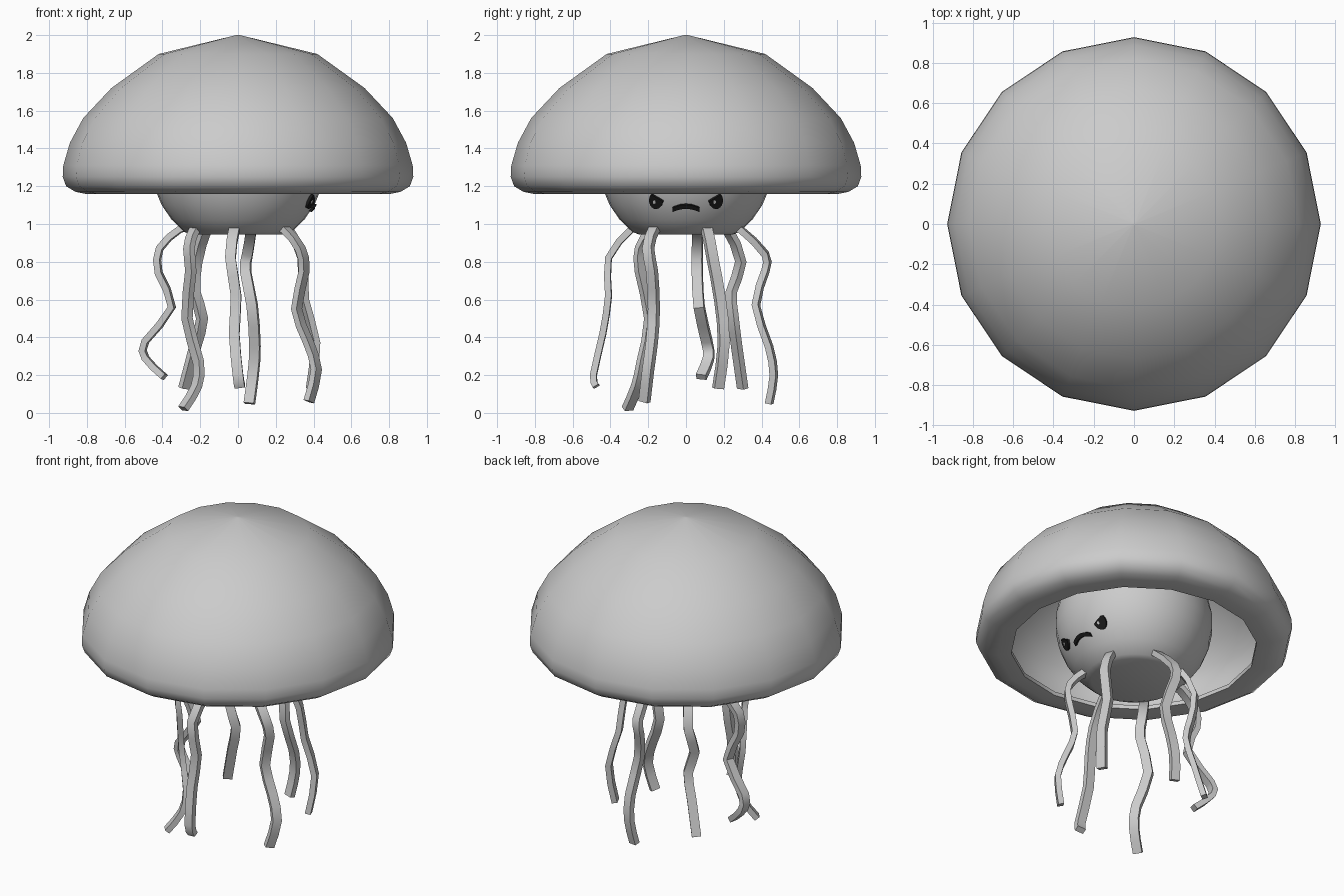
import bpy, bmesh, math
from mathutils import Vector

if "Cube" in bpy.data.objects:
    bpy.data.objects.remove(bpy.data.objects["Cube"])

HEAD_R, HEAD_Z = 0.46, 1.32


def finish(name, bm, mat=None, angle=None):
    bmesh.ops.recalc_face_normals(bm, faces=bm.faces)
    me = bpy.data.meshes.new(name)
    bm.to_mesh(me)
    bm.free()
    ob = bpy.data.objects.new(name, me)
    bpy.context.collection.objects.link(ob)
    if mat:
        me.materials.append(mat)
    if angle:
        bpy.ops.object.select_all(action='DESELECT')
        ob.select_set(True)
        bpy.context.view_layer.objects.active = ob
        bpy.ops.object.shade_smooth_by_angle(angle=math.radians(angle))
    return ob


def lathe(name, profile, sides, angle):
    bm = bmesh.new()
    rings = [[bm.verts.new((r * math.cos(2 * math.pi * i / sides),
                            r * math.sin(2 * math.pi * i / sides), z))
              for i in range(sides)] for r, z in profile]
    for a, b in zip(rings, rings[1:]):
        for i in range(sides):
            j = (i + 1) % sides
            bm.faces.new((a[i], a[j], b[j], b[i]))
    bm.faces.new(rings[0])
    bm.faces.new(rings[-1])
    return finish(name, bm, angle=angle)


def colour(name, rgb):
    m = bpy.data.materials.new(name)
    m.diffuse_color = (*rgb, 1)
    m.use_nodes = True
    m.node_tree.nodes["Principled BSDF"].inputs["Base Color"].default_value = m.diffuse_color
    return m


# Bell: outer dome, rounded rim, lip and hollow inside
lathe("bell", [(0.01, 2.0), (0.42, 1.90), (0.67, 1.72), (0.82, 1.56), (0.89, 1.43),
               (0.925, 1.31), (0.928, 1.25), (0.91, 1.20), (0.86, 1.17), (0.80, 1.158),
               (0.72, 1.16), (0.72, 1.185), (0.82, 1.22), (0.86, 1.28), (0.82, 1.43),
               (0.75, 1.54), (0.61, 1.69), (0.38, 1.84), (0.01, 1.93)], 16, 50)

# Head: sphere with a flattened underside
head = [(0.25, 0.945)]
for k in range(13):
    t = math.radians(-52 + k * 141 / 12)
    head.append((HEAD_R * math.cos(t), HEAD_Z + HEAD_R * math.sin(t)))
lathe("head", head, 32, 60)


# Face pieces lie on the head's +x side
def on_head(y, z, lift):
    d = Vector((math.sqrt(HEAD_R ** 2 - y * y - (z - HEAD_Z) ** 2), y, z - HEAD_Z))
    return d.normalized() * (HEAD_R + lift) + Vector((0, 0, HEAD_Z))


def face_patch(name, outline, mat, lift):
    bm = bmesh.new()
    top = [bm.verts.new(on_head(y, z, lift)) for y, z in outline]
    low = [bm.verts.new(on_head(y, z, -0.01)) for y, z in outline]
    n = len(outline)
    bm.faces.new(top)
    bm.faces.new(low)
    for i in range(n):
        j = (i + 1) % n
        bm.faces.new((top[i], top[j], low[j], low[i]))
    finish(name, bm, mat)


def ellipse(cy, cz, ry, rz, n=20):
    return [(cy + ry * math.cos(2 * math.pi * i / n),
             cz + rz * math.sin(2 * math.pi * i / n)) for i in range(n)]


black = colour("black", (0.01, 0.01, 0.01))
white = colour("white", (0.9, 0.9, 0.9))
for side, label in ((-1, "left"), (1, "right")):
    c = 0.155
    # the upper lid slants down towards the nose
    eye = [(side * y, min(z, 1.145 + 0.6 * (y - c)))
           for y, z in ellipse(c, 1.13, 0.036, 0.045)]
    face_patch(label + "_eye", eye, black, 0.012)
    face_patch(label + "_eye_glint", ellipse(side * c - 0.008, 1.122, 0.007, 0.009, 10),
               white, 0.015)

# Frowning mouth
arc = [-0.07 + 0.14 * i / 10 for i in range(11)]
upper = [(y, 1.107 - 3.5 * y * y) for y in arc]
lower = [(y, 1.086 - 3.5 * y * y) for y in reversed(arc)]
face_patch("mouth", upper + lower, black, 0.012)


# Tentacles: flat straps swept along wavy paths, broad side facing outwards
def smooth_path(pts, steps=2):
    p = [Vector(q) for q in pts]
    p = [2 * p[0] - p[1]] + p + [2 * p[-1] - p[-2]]
    out = []
    for a, b, c, d in zip(p, p[1:], p[2:], p[3:]):
        for s in range(steps):
            t = s / steps
            out.append(0.5 * (2 * b + (c - a) * t + (2 * a - 5 * b + 4 * c - d) * t * t
                              + (3 * b - a - 3 * c + d) * t ** 3))
    return out + [p[-2]]


def tentacle(name, pts, width=0.055, thick=0.034):
    x, y, z = pts[0]
    pts = [(x * 0.75, y * 0.75, z + 0.02)] + pts
    path = smooth_path(pts)
    side = Vector((-y, x, 0)).normalized()
    bm = bmesh.new()
    rings = []
    for i, p in enumerate(path):
        tan = (path[min(i + 1, len(path) - 1)] - path[max(i - 1, 0)]).normalized()
        w = (side - tan * side.dot(tan)).normalized()
        n = tan.cross(w)
        rings.append([bm.verts.new(p + w * a * width / 2 + n * b * thick / 2)
                      for a, b in ((-1, -1), (1, -1), (1, 1), (-1, 1))])
    for a, b in zip(rings, rings[1:]):
        for i in range(4):
            j = (i + 1) % 4
            bm.faces.new((a[i], a[j], b[j], b[i]))
    bm.faces.new(rings[0])
    bm.faces.new(rings[-1])
    finish(name, bm, angle=40)


tentacle("tentacle_front", [(-.02, -.29, .97), (-.04, -.41, .82), (-.01, -.41, .62),
                            (-.02, -.44, .42), (.0, -.49, .20), (.01, -.475, .14)])
tentacle("tentacle_front_right", [(.25, -.17, .97), (.33, -.20, .87), (.35, -.18, .75),
                                  (.31, -.17, .55), (.37, -.18, .38), (.415, -.20, .23),
                                  (.375, -.22, .06)])
tentacle("tentacle_right", [(.27, .11, .97), (.34, .14, .82), (.35, .18, .6),
                            (.41, .20, .37), (.385, .17, .13)])
tentacle("tentacle_back_right", [(.07, .29, .97), (.05, .42, .84), (.04, .42, .75),
                                 (.075, .37, .57), (.09, .44, .35), (.08, .465, .2),
                                 (.06, .44, .05)])
tentacle("tentacle_back_left", [(-.17, .22, .97), (-.22, .29, .80), (-.23, .24, .64),
                                (-.19, .25, .5), (-.23, .27, .34), (-.285, .30, .13)])
tentacle("tentacle_left", [(-.31, .06, .97), (-.415, .06, .87), (-.42, .06, .74),
                           (-.35, .07, .56), (-.49, .11, .38), (-.49, .12, .29),
                           (-.39, .08, .19)])
tentacle("tentacle_front_left", [(-.23, -.18, .97), (-.26, -.24, .87), (-.25, -.24, .75),
                                 (-.27, -.19, .5), (-.21, -.23, .27), (-.22, -.26, .14),
                                 (-.29, -.31, .022)])
